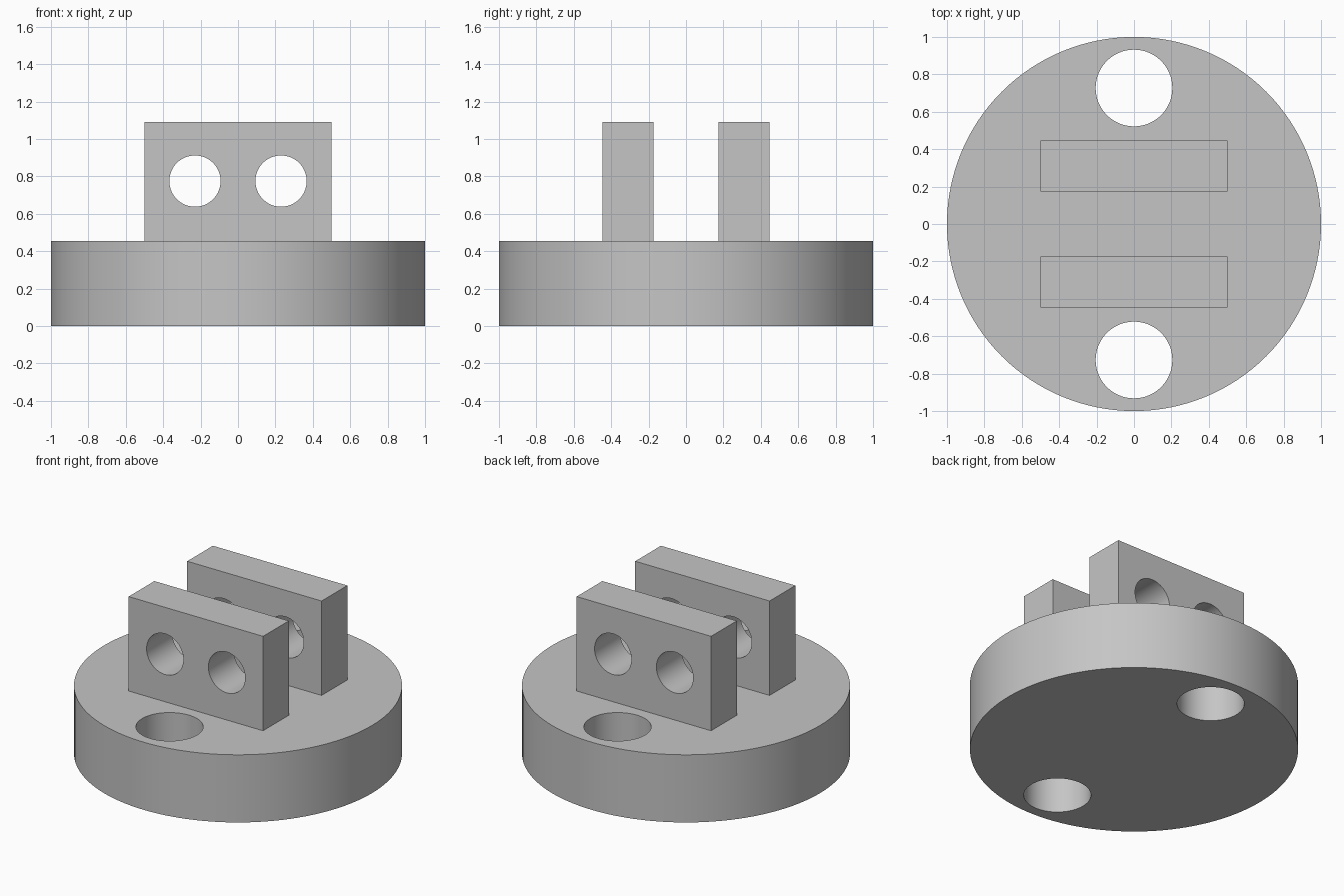
import bpy
import math

cube = bpy.data.objects.get("Cube")
if cube:
    bpy.data.objects.remove(cube, do_unlink=True)

BASE_H, TOP = 0.455, 1.09

grey = bpy.data.materials.new("plain_grey")
grey.use_nodes = True
colour = (0.56, 0.56, 0.56, 1)
grey.diffuse_color = colour
grey.node_tree.nodes["Principled BSDF"].inputs["Base Color"].default_value = colour


def cylinder(name, radius, depth, location, sides, tilt=0):
    bpy.ops.mesh.primitive_cylinder_add(vertices=sides, radius=radius, depth=depth,
                                        location=location, rotation=(tilt, 0, 0))
    obj = bpy.context.object
    obj.name = name
    return obj


def finish(obj, cutters):
    """Drill the holes, then colour and shade the part."""
    obj.data.materials.append(grey)
    for cutter in cutters:
        cutter.hide_render = True
        mod = obj.modifiers.new("hole", 'BOOLEAN')
        mod.operation = 'DIFFERENCE'
        mod.solver = 'EXACT'
        mod.object = cutter
    bpy.ops.object.select_all(action='DESELECT')
    obj.select_set(True)
    bpy.context.view_layer.objects.active = obj
    for mod in list(obj.modifiers):
        bpy.ops.object.modifier_apply(modifier=mod.name)
    for cutter in cutters:
        bpy.data.objects.remove(cutter, do_unlink=True)
    bpy.ops.object.shade_smooth_by_angle(angle=math.radians(30))


# Round base with two vertical bolt holes
base = cylinder("round_base", 1, BASE_H, (0, 0, BASE_H / 2), 128)
finish(base, [cylinder("bolt_hole_cutter", 0.205, 1, (0, s * 0.727, BASE_H / 2), 64)
              for s in (-1, 1)])

# Pair of upright lugs, each with two cross holes
for name, side in (("front_lug", -1), ("back_lug", 1)):
    y = side * 0.311
    bpy.ops.mesh.primitive_cube_add(size=1, location=(0, y, (BASE_H + TOP) / 2))
    lug = bpy.context.object
    lug.name = name
    lug.scale = (1, 0.273, TOP - BASE_H)
    bpy.ops.object.transform_apply(location=False, rotation=False, scale=True)
    finish(lug, [cylinder("pin_hole_cutter", 0.137, 0.5, (s * 0.23, y, 0.775), 64,
                          math.pi / 2) for s in (-1, 1)])
